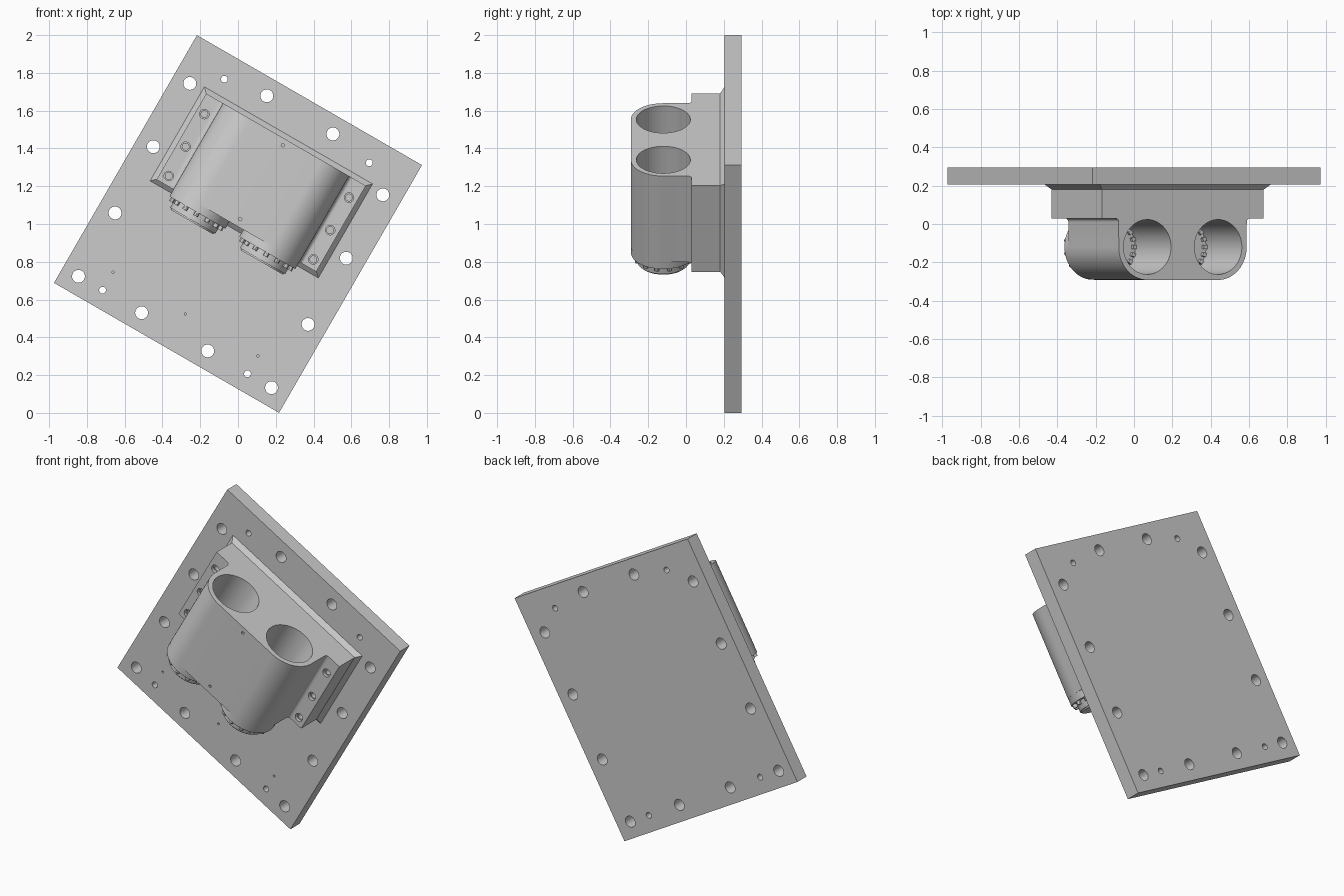
import bpy, bmesh, math
from mathutils import Matrix, Vector

if "Cube" in bpy.data.objects:
    bpy.data.objects.remove(bpy.data.objects["Cube"])

# Everything is modelled upright, then tilted 30 degrees about y
TILT = Matrix.Translation((0, 0, 1)) @ Matrix.Rotation(math.radians(30), 4, 'Y')
CX = -0.003          # housing centre line
BORES = (CX - 0.2135, CX + 0.2135)
BORE_Y = -0.12


def make(name, bm):
    bmesh.ops.recalc_face_normals(bm, faces=bm.faces)
    me = bpy.data.meshes.new(name)
    bm.to_mesh(me)
    bm.free()
    ob = bpy.data.objects.new(name, me)
    bpy.context.collection.objects.link(ob)
    return ob


def add_box(bm, lo, hi, m=Matrix()):
    lo, hi = Vector(lo), Vector(hi)
    mat = m @ Matrix.Translation((lo + hi) / 2) @ Matrix.Diagonal((*(hi - lo), 1))
    bmesh.ops.create_cube(bm, size=1, matrix=mat)


def add_cyl(bm, a, b, r, n=32):
    a, b = Vector(a), Vector(b)
    d = b - a
    mat = Matrix.Translation((a + b) / 2) @ d.to_track_quat('Z', 'Y').to_matrix().to_4x4()
    bmesh.ops.create_cone(bm, cap_ends=True, segments=n, radius1=r, radius2=r,
                          depth=d.length, matrix=mat)


def cut(ob, cyls):
    """Drill a list of (start, end, radius, sides) cylinders out of an object."""
    bm = bmesh.new()
    for a, b, r, n in cyls:
        add_cyl(bm, a, b, r, n)
    cutter = make("drill_cutter", bm)
    cutter.hide_render = True
    mod = ob.modifiers.new("drill", 'BOOLEAN')
    mod.operation, mod.solver, mod.object = 'DIFFERENCE', 'EXACT', cutter
    dg = bpy.context.evaluated_depsgraph_get()
    me = bpy.data.meshes.new_from_object(ob.evaluated_get(dg))
    ob.modifiers.clear()
    ob.data = me
    bpy.data.objects.remove(cutter)


# Mounting plate with bolt, dowel and marker holes
bm = bmesh.new()
add_box(bm, (-0.688, 0.205, -0.757), (0.688, 0.295, 0.757))
plate = make("mounting_plate", bm)
big = [(s * 0.59 - 0.003, z) for s in (-1, 1) for z in (0.517, 0.13, -0.275, -0.662)]
big += [(s * 0.202 - 0.005, z) for s in (-1, 1) for z in (0.664, -0.662)]
small = [(s * 0.443 - 0.003, z) for s in (-1, 1) for z in (0.628, -0.662)]
drills = [((x, 0.1, z), (x, 0.4, z), 0.034, 32) for x, z in big]
drills += [((x, 0.1, z), (x, 0.4, z), 0.018, 24) for x, z in small]
drills += [((x, 0.1, -0.552), (x, 0.25, -0.552), 0.006, 12) for x in (-0.446, -0.003, 0.44)]
cut(plate, drills)

# Weld bead: tapered skirt where the housing meets the plate
bm = bmesh.new()
rings = []
for y, d in ((0.18, 0.026), (0.205, 0.0)):
    x, lo, hi = 0.514 - d, -0.035 + d, 0.540 - d
    rings.append([bm.verts.new((CX + a, y, b)) for a, b in
                  ((-x, lo), (x, lo), (x, hi), (-x, hi))])
for i in range(4):
    j = (i + 1) % 4
    bm.faces.new((rings[0][i], rings[0][j], rings[1][j], rings[1][i]))
bm.faces.new(rings[0])
bm.faces.new(rings[1])
weld = make("weld_bead", bm)

# Twin-bore housing: half profile (offset, y), mirrored and extruded
half = [(0.488, 0.18), (0.488, 0.03)]
half += [(0.406 - 0.02 * math.sin(t), 0.01 + 0.02 * math.cos(t))
         for t in (i * math.pi / 12 for i in range(7))]
half += [(0.2135 + 0.172 * math.cos(t), BORE_Y - 0.172 * math.sin(t))
         for t in (i * math.pi / 32 for i in range(17))]
profile = half + [(-x, y) for x, y in reversed(half)]
bm = bmesh.new()
face = bm.faces.new([bm.verts.new((CX + x, y, -0.012)) for x, y in profile])
ext = bmesh.ops.extrude_face_region(bm, geom=[face])
bmesh.ops.translate(bm, vec=(0, 0, 0.526),
                    verts=[v for v in ext['geom'] if isinstance(v, bmesh.types.BMVert)])
housing = make("twin_bore_housing", bm)

# Bores, flange counterbores and two oil holes on the front
screws = [(CX + s * 0.442, z) for s in (-1, 1) for z in (0.037, 0.216, 0.415)]
drills = [((x, BORE_Y, 0.14), (x, BORE_Y, 0.7), 0.143, 64) for x in BORES]
drills += [((x, -0.1, z), (x, 0.05, z), 0.025, 24) for x, z in screws]
drills += [((CX, -0.4, z), (CX, -0.25, z), 0.009, 12) for z in (0.028, 0.48)]
cut(housing, drills)
cut(housing, [((x, 0.0, z), (x, 0.12, z), 0.018, 24) for x, z in screws])

# Lower collar, ring of bolts and end cap below each bore
parts = [plate, weld, housing]
for side, x in zip(("left", "right"), BORES):
    bm = bmesh.new()
    add_cyl(bm, (x, BORE_Y, -0.055), (x, BORE_Y, -0.012), 0.171, 64)
    parts.append(make(side + "_collar", bm))

    bm = bmesh.new()
    add_cyl(bm, (x, BORE_Y, -0.113), (x, BORE_Y, -0.055), 0.138, 64)
    rim = [e for e in bm.edges if all(v.co.z < -0.1 for v in e.verts)]
    bmesh.ops.bevel(bm, geom=rim, offset=0.008, segments=2, affect='EDGES')
    parts.append(make(side + "_end_cap", bm))

    bm = bmesh.new()
    for i in range(14):
        t = math.tau * (i + 0.5) / 14
        p = Vector((x + 0.152 * math.cos(t), BORE_Y + 0.152 * math.sin(t), 0))
        add_cyl(bm, p + Vector((0, 0, -0.076)), p + Vector((0, 0, -0.055)), 0.013, 12)
    parts.append(make(side + "_cap_bolts", bm))

    # Toothed ring on the bore floor
    bm = bmesh.new()
    for i in range(20):
        m = Matrix.Translation((x, BORE_Y, 0.14)) @ Matrix.Rotation(math.tau * i / 20, 4, 'Z')
        add_box(bm, (0.12, -0.01, 0), (0.14, 0.01, 0.02), m)
    parts.append(make(side + "_bore_teeth", bm))

# Tilt the whole assembly and smooth the round surfaces
for ob in parts:
    ob.data.transform(TILT)
    ob.select_set(True)
bpy.context.view_layer.objects.active = plate
bpy.ops.object.shade_smooth_by_angle(angle=math.radians(30))
